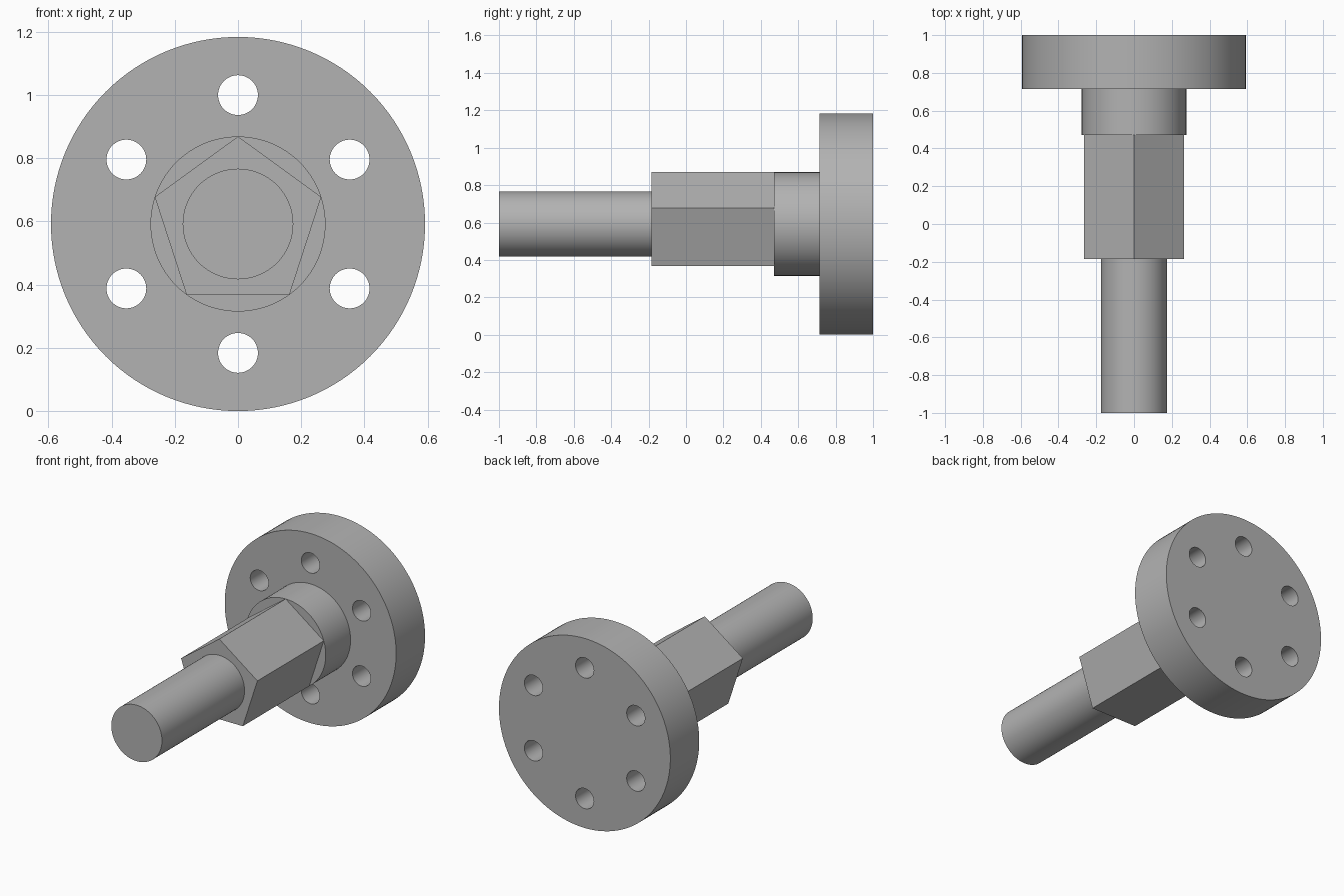
import bpy, bmesh
from math import sin, cos, pi, radians

cube = bpy.data.objects.get("Cube")
if cube:
    bpy.data.objects.remove(cube, do_unlink=True)

AXIS_Z = 0.592

steel = bpy.data.materials.new("grey_steel")
steel.use_nodes = True
steel.diffuse_color = (0.45, 0.45, 0.45, 1)
steel.node_tree.nodes["Principled BSDF"].inputs["Base Color"].default_value = (0.45, 0.45, 0.45, 1)


def prism(name, radius, y0, y1, sides=96, x=0.0, z=AXIS_Z):
    """Regular prism along y with its first corner pointing up."""
    bm = bmesh.new()
    ring = [bm.verts.new((x + radius * sin(2 * pi * i / sides), y0,
                          z + radius * cos(2 * pi * i / sides))) for i in range(sides)]
    cap = bm.faces.new(ring)
    ext = bmesh.ops.extrude_face_region(bm, geom=[cap], use_keep_orig=True)
    moved = [v for v in ext["geom"] if isinstance(v, bmesh.types.BMVert)]
    bmesh.ops.translate(bm, verts=moved, vec=(0, y1 - y0, 0))
    bmesh.ops.recalc_face_normals(bm, faces=bm.faces)
    mesh = bpy.data.meshes.new(name)
    bm.to_mesh(mesh)
    bm.free()
    mesh.materials.append(steel)
    obj = bpy.data.objects.new(name, mesh)
    bpy.context.collection.objects.link(obj)
    return obj


def select_only(obj):
    bpy.ops.object.select_all(action="DESELECT")
    obj.select_set(True)
    bpy.context.view_layer.objects.active = obj


# Stepped shaft, from the front end to the flange
shaft = prism("shaft", 0.175, -1.0, -0.185)
pentagon = prism("pentagon_block", 0.277, -0.185, 0.47, sides=5)
collar = prism("collar", 0.277, 0.47, 0.715)
flange = prism("flange", AXIS_Z, 0.715, 1.0, sides=128)

# Six bolt holes through the flange
select_only(flange)
for i in range(6):
    a = i * pi / 3
    cutter = prism("bolt_hole_cutter", 0.063, 0.6, 1.1, sides=48,
                   x=0.408 * sin(a), z=AXIS_Z + 0.408 * cos(a))
    cutter.hide_render = True
    cut = flange.modifiers.new("bolt_hole", "BOOLEAN")
    cut.operation = "DIFFERENCE"
    cut.solver = "EXACT"
    cut.object = cutter
    bpy.ops.object.modifier_apply(modifier=cut.name)
    bpy.data.objects.remove(cutter, do_unlink=True)

# Smooth round walls, sharp rims
for part in (shaft, collar, flange):
    select_only(part)
    bpy.ops.object.shade_smooth_by_angle(angle=radians(30))
